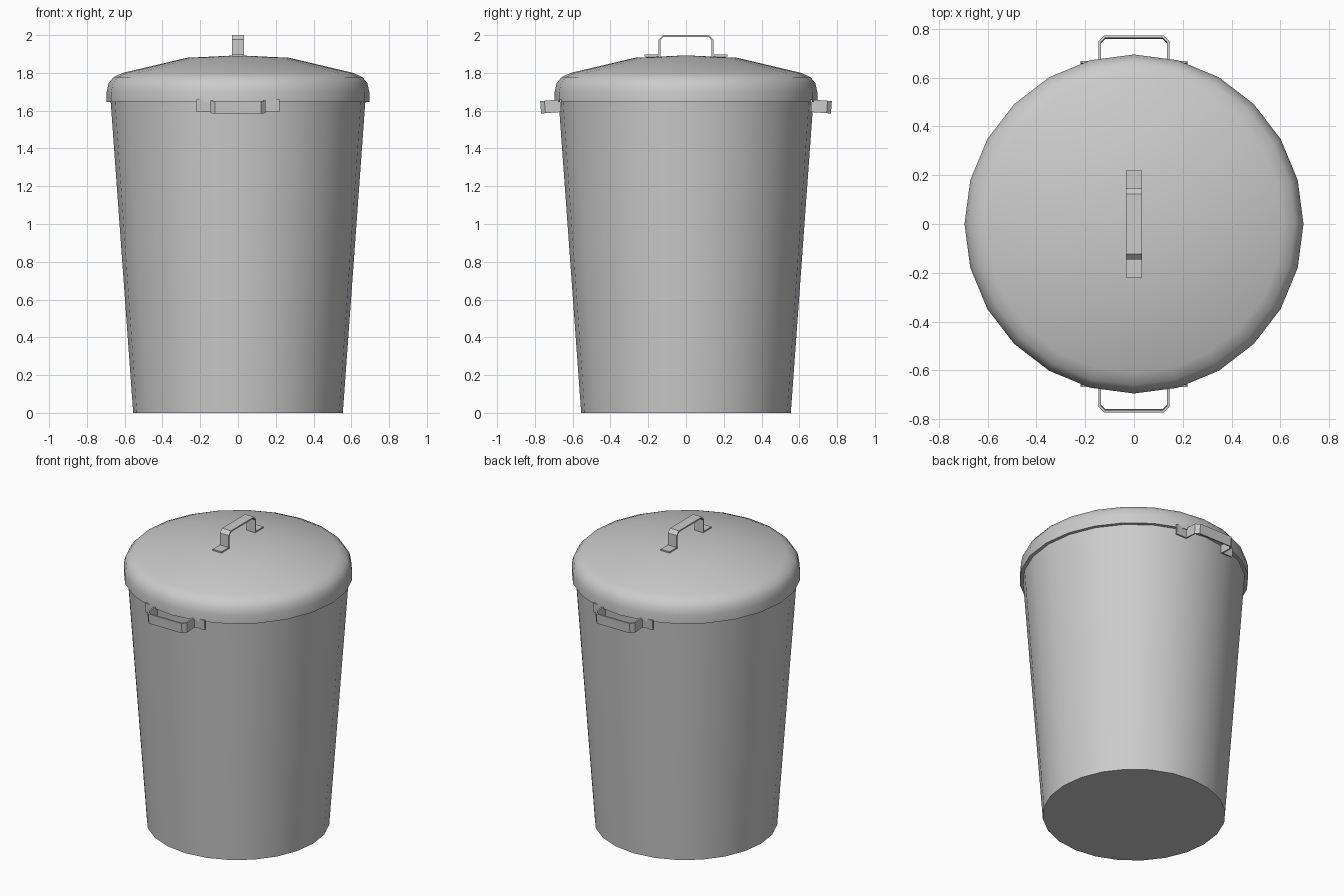
import bpy, bmesh, math
from mathutils import Matrix

if "Cube" in bpy.data.objects:
    bpy.data.objects.remove(bpy.data.objects["Cube"])

SIDES = 24


def finish(name, bm, angle=40):
    bmesh.ops.remove_doubles(bm, verts=bm.verts, dist=1e-5)
    bmesh.ops.recalc_face_normals(bm, faces=bm.faces)
    mesh = bpy.data.meshes.new(name)
    bm.to_mesh(mesh)
    bm.free()
    obj = bpy.data.objects.new(name, mesh)
    bpy.context.collection.objects.link(obj)
    bpy.ops.object.select_all(action='DESELECT')
    obj.select_set(True)
    bpy.context.view_layer.objects.active = obj
    bpy.ops.object.shade_smooth_by_angle(angle=math.radians(angle))
    return obj


def lathe(name, profile):
    """Spin an (r, z) profile around z."""
    bm = bmesh.new()
    verts = [bm.verts.new((r, 0, z)) for r, z in profile]
    edges = [bm.edges.new(pair) for pair in zip(verts, verts[1:])]
    bmesh.ops.spin(bm, geom=verts + edges, axis=(0, 0, 1), cent=(0, 0, 0),
                   angle=math.tau, steps=SIDES, use_duplicate=False)
    return finish(name, bm)


def strap_handle(name, matrix, width=0.066, thick=0.009):
    """Bent strip with two feet: spans y, rises along z, wide in x."""
    half = [(0.22, 0.009), (0.145, 0.009), (0.145, 0.089), (0.122, 0.112),
            (0.122 - thick * 0.42, 0.112 - thick), (0.145 - thick, 0.085),
            (0.145 - thick, 0), (0.22, 0)]
    bm = bmesh.new()
    # outer line foot to foot, then back along the inner line
    outer = half[:4] + [(-y, z) for y, z in reversed(half[:4])]
    inner = [(-y, z) for y, z in reversed(half[4:])] + half[4:]
    loop = outer + inner
    face = bm.faces.new([bm.verts.new((-width / 2, y, z)) for y, z in loop])
    ext = bmesh.ops.extrude_face_region(bm, geom=[face], use_keep_orig=True)
    moved = [g for g in ext['geom'] if isinstance(g, bmesh.types.BMVert)]
    bmesh.ops.translate(bm, verts=moved, vec=(width, 0, 0))
    bmesh.ops.transform(bm, matrix=matrix, verts=bm.verts)
    return finish(name, bm, 30)


# Tapered bin body with closed bottom
lathe("bin_body", [(0, 0), (0.555, 0), (0.675, 1.66)])

# Domed lid overhanging the body
lathe("lid", [(0.672, 1.645), (0.695, 1.645), (0.695, 1.70), (0.685, 1.745),
              (0.66, 1.777), (0.61, 1.80), (0.27, 1.88), (0, 1.893)])

# Handle on top of the lid
strap_handle("lid_handle", Matrix.Translation((0, 0, 1.888)))

# Side handles, square to the sloping wall, front and back
lay = Matrix.Rotation(math.radians(90), 4, 'Z') @ Matrix.Rotation(math.radians(90), 4, 'Y')
tilt = Matrix.Rotation(math.radians(4.1), 4, 'Y')
for name, turn in (("back_handle", 90), ("front_handle", -90)):
    # strip rises along +x, spans y, then turned to face its side
    local = Matrix.Translation((0.658, 0, 1.626)) @ tilt @ Matrix.Rotation(math.radians(90), 4, 'Y')
    strap_handle(name, Matrix.Rotation(math.radians(turn), 4, 'Z') @ local)
